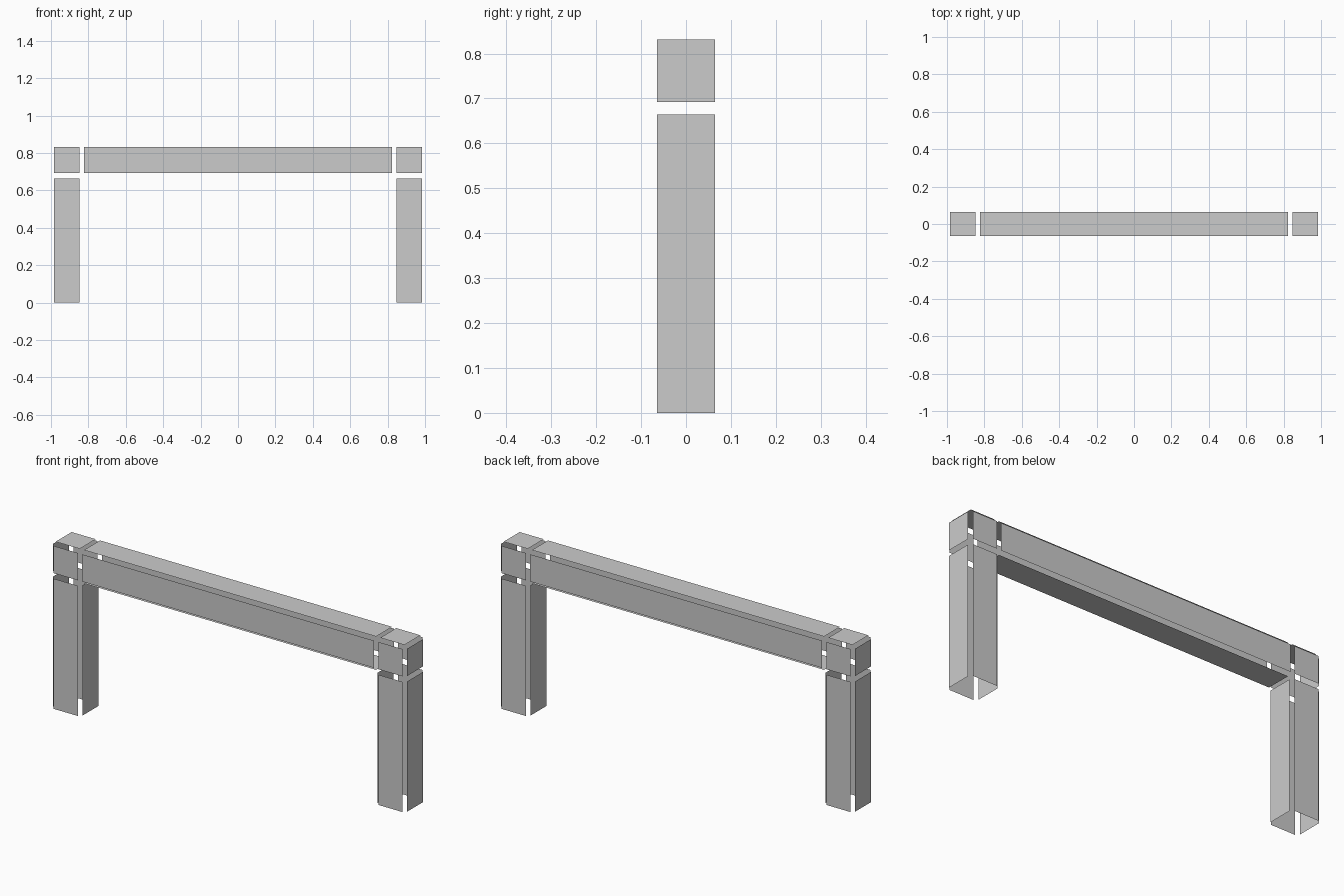
import bpy

if "Cube" in bpy.data.objects:
    bpy.data.objects.remove(bpy.data.objects["Cube"])

X0, X1 = 0.848, 0.984      # panel extents across a post
Y = 0.0645                 # half depth of panels
Z0, Z1 = 0.692, 0.831      # beam height range
LEG, BEAM = 0.664, 0.824   # leg height, half beam length
G = 0.0155                 # how far each sheet stands off the panel box


def sheets(name, lo, hi, sides):
    """Flat sheets floating just outside the chosen sides of a box."""
    verts, faces = [], []
    c = [(a + b) / 2 for a, b in zip(lo, hi)]
    for side in sides:
        axis, sign = "xyz".index(side[1]), 1 if side[0] == "+" else -1
        u, v = (axis + 1) % 3, (axis + 2) % 3
        base = len(verts)
        for i, j in ((0, 0), (1, 0), (1, 1), (0, 1)):
            p = list(c)
            p[axis] = hi[axis] + G if sign > 0 else lo[axis] - G
            p[u] = (lo[u], hi[u])[i]
            p[v] = (lo[v], hi[v])[j]
            verts.append(p)
        quad = [base, base + 1, base + 2, base + 3]
        faces.append(quad if sign > 0 else quad[::-1])
    mesh = bpy.data.meshes.new(name)
    mesh.from_pydata(verts, [], faces)
    obj = bpy.data.objects.new(name, mesh)
    bpy.context.collection.objects.link(obj)


# Legs and corner blocks on both ends
for label, s in (("left", -1), ("right", 1)):
    a, b = sorted((s * X0, s * X1))
    outer = "+x" if s > 0 else "-x"
    sheets(label + "_leg", (a, -Y, 0), (b, Y, LEG), ("+x", "-x", "+y", "-y"))
    sheets(label + "_corner", (a, -Y, Z0), (b, Y, Z1), (outer, "+y", "-y", "+z"))

# Crossbeam
sheets("crossbeam", (-BEAM, -Y, Z0), (BEAM, Y, Z1), ("+y", "-y", "+z", "-z"))
